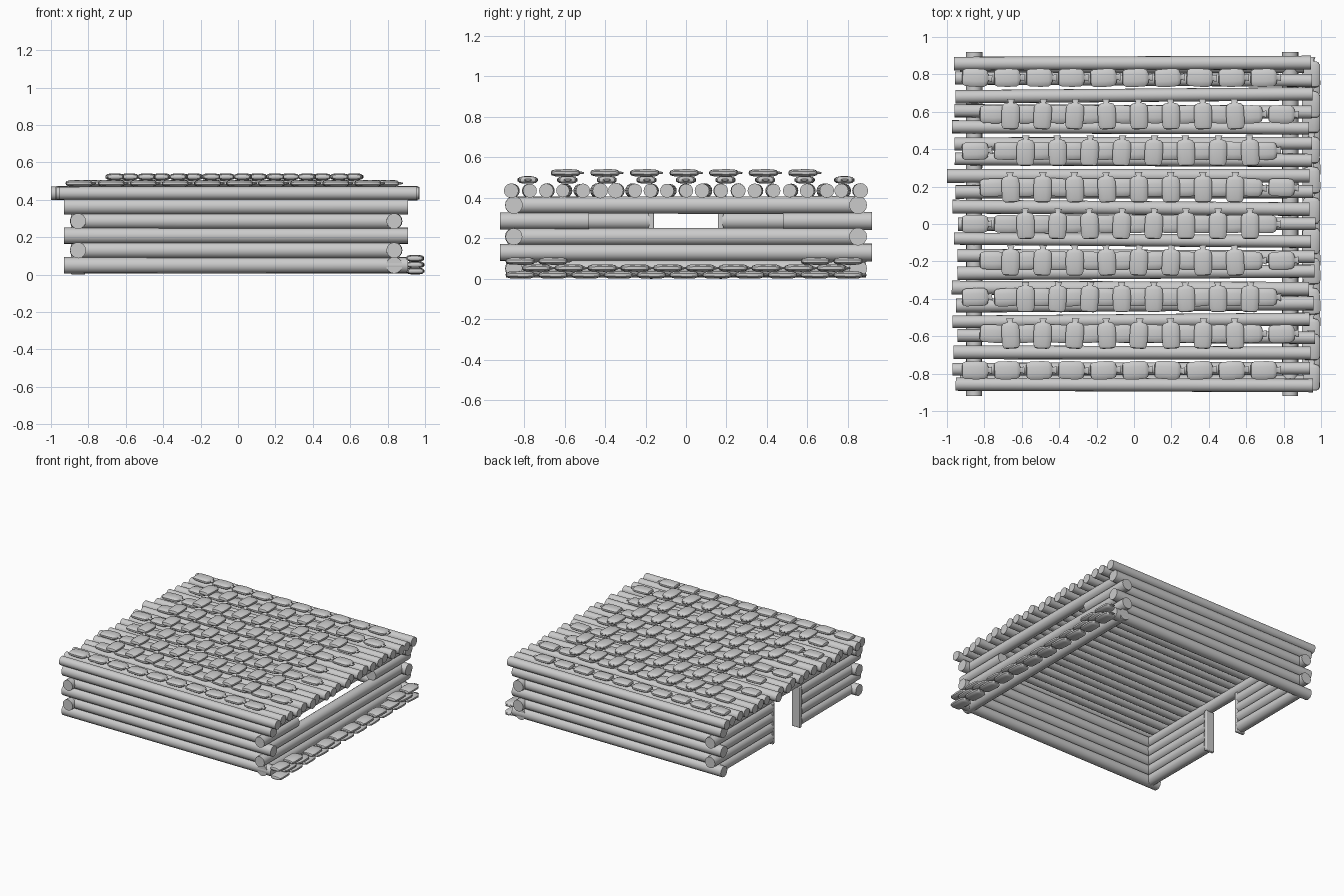
import bpy, bmesh, math, random
from mathutils import Matrix, Vector

if "Cube" in bpy.data.objects:
    bpy.data.objects.remove(bpy.data.objects["Cube"])

random.seed(4)


def finish(bm, name, bevel=0):
    bmesh.ops.recalc_face_normals(bm, faces=bm.faces)
    me = bpy.data.meshes.new(name)
    bm.to_mesh(me)
    bm.free()
    ob = bpy.data.objects.new(name, me)
    bpy.context.collection.objects.link(ob)
    if bevel:
        m = ob.modifiers.new("bevel", 'BEVEL')
        m.width, m.segments = bevel, 2
    bpy.ops.object.select_all(action='DESELECT')
    ob.select_set(True)
    bpy.context.view_layer.objects.active = ob
    bpy.ops.object.shade_smooth_by_angle(angle=math.radians(40))
    return ob


def log(bm, a, b, r):
    a, b = Vector(a), Vector(b)
    d = b - a
    m = Matrix.Translation((a + b) / 2) @ d.to_track_quat('Z', 'Y').to_matrix().to_4x4()
    k = random.uniform(0.94, 1.0)
    r1, r2 = random.choice(((r, r * k), (r * k, r)))
    bmesh.ops.create_cone(bm, cap_ends=True, segments=16, radius1=r1, radius2=r2,
                          depth=d.length, matrix=m)


# Sandbag: rounded cross-sections lofted along the length (pos, half width, half height)
BAG = [(-.080, .026, .005), (-.076, .040, .012), (-.060, .048, .017), (0, .050, .019),
       (.040, .048, .018), (.056, .038, .013), (.062, .015, .007), (.072, .017, .006),
       (.082, .021, .004)]


def bag(bm, x, y, z, ang, flip=False):
    ang += random.uniform(-.06, .06) + (math.pi if flip else 0)
    m = Matrix.Translation((x, y, z)) @ Matrix.Rotation(ang, 4, 'Z')
    rings = []
    for p, w, h in BAG:
        ring = []
        for i in range(12):
            t = 2 * math.pi * (i + .5) / 12
            c, s = math.cos(t), math.sin(t)
            ring.append(bm.verts.new(m @ Vector((p,
                        w * math.copysign(abs(c) ** .75, c),
                        h * math.copysign(abs(s) ** .75, s)))))
        rings.append(ring)
    for r0, r1 in zip(rings, rings[1:]):
        for i in range(12):
            j = (i + 1) % 12
            bm.faces.new((r0[i], r0[j], r1[j], r1[i]))
    bm.faces.new(rings[0])
    bm.faces.new(rings[-1])


LEVELS = [.05, .13, .208, .286, .364]
R = .044
XL, XR, YW = -.855, .835, .85

# Long front and back walls, alternate logs run past the corners
for name, y in (("front_wall", -YW), ("back_wall", YW)):
    bm = bmesh.new()
    for i, z in enumerate(LEVELS):
        x0, x1 = (-.93, .91) if i % 2 == 0 else (XL, XR)
        log(bm, (x0, y, z), (x1, y, z), R)
    finish(bm, name)

# Right wall with firing slot
bm = bmesh.new()
for i, z in enumerate(LEVELS):
    e = (.89, .92, YW, .92, YW)[i]
    if i == 3:
        for s in (-1, 1):
            log(bm, (XR, s * e, z), (XR, s * .48, z), R)
    else:
        log(bm, (XR, -e, z), (XR, e, z), R)
finish(bm, "slot_wall")

# Left wall with doorway under a lintel log
bm = bmesh.new()
for i, z in enumerate(LEVELS):
    e = .92 if i % 2 else YW
    if i == 4:
        log(bm, (XL, -e, z), (XL, e, z), R)
    else:
        for s in (-1, 1):
            log(bm, (XL, s * e, z), (XL, s * .18, z), R)
finish(bm, "door_wall")

# Door posts
for s, side in ((-1, "front"), (1, "back")):
    bm = bmesh.new()
    bmesh.ops.create_cube(bm, size=1, matrix=Matrix.Translation((XL, s * .172, .165))
                          @ Matrix.Diagonal((.075, .026, .33, 1)))
    finish(bm, "door_post_" + side, .006)

# Roof logs
bm = bmesh.new()
N = 21
for i in range(N):
    y = -.86 + 1.72 * i / (N - 1)
    c = random.uniform(-.02, .015)
    x0 = -1 if i == 13 else c - .955
    dy = random.uniform(-.008, .008)
    log(bm, (x0, y - dy, .435), (c + .955, y + dy, .435), random.uniform(.034, .038))
finish(bm, "roof_logs")

# Roof sandbags: lower row lengthwise, upper row crosswise on inner rows
low, top = bmesh.new(), bmesh.new()
for row in range(9):
    y = -.782 + row * .1955
    odd = row % 2
    for k in range(10):
        x = (-.745 if odd else -.84) + k * .1715
        if x < .85:
            bag(low, x, y, .488, 0)
    if 0 < row < 8:
        for k in range(8):
            bag(top, (-.66 if odd else -.58) + k * .1715, y, .523, math.pi / 2)
finish(low, "roof_sandbags_lower")
finish(top, "roof_sandbags_upper")

# Sandbag bank along the foot of the slot wall
bm = bmesh.new()
for layer, z in enumerate((.019, .053, .087)):
    n = 11 - layer % 2
    for k in range(n):
        y = (k - (n - 1) / 2) * .162
        if layer == 2 and abs(y) < .6:
            continue
        bag(bm, .947, y, z, math.pi / 2)
finish(bm, "ground_sandbags")
